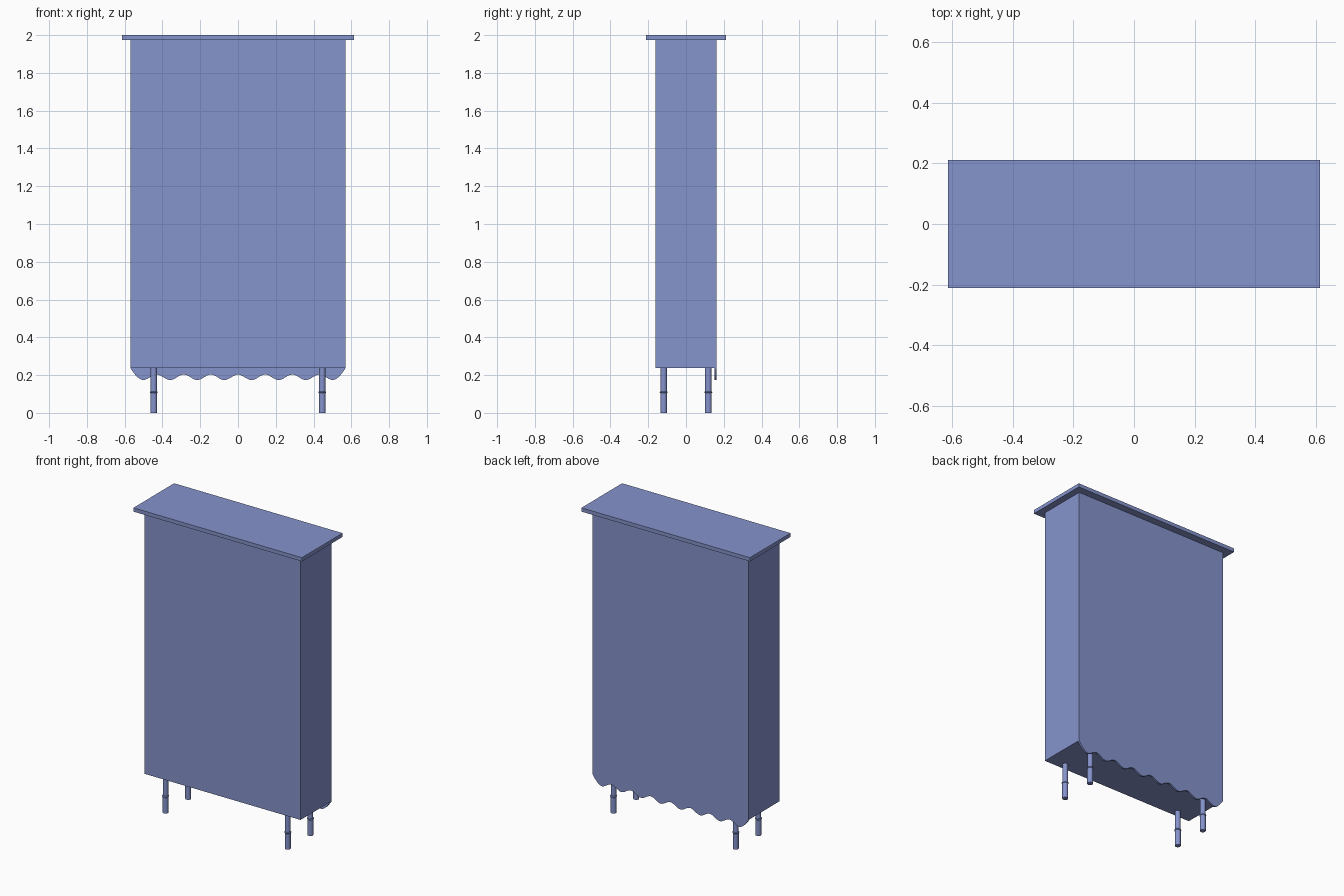
import bpy
import bmesh
from math import cos, pi, radians

default = bpy.data.objects.get("Cube")
if default:
    bpy.data.objects.remove(default, do_unlink=True)

BODY_X, BODY_Y = 0.57, 0.162
BASE_Z, TOP_Z = 0.238, 1.975

blue = bpy.data.materials.new("periwinkle blue")
colour = (0.235, 0.292, 0.603, 1)
blue.use_nodes = True
blue.diffuse_color = colour
blue.node_tree.nodes["Principled BSDF"].inputs["Base Color"].default_value = colour


def add_object(name, bm, smooth=False):
    bmesh.ops.recalc_face_normals(bm, faces=bm.faces)
    mesh = bpy.data.meshes.new(name)
    bm.to_mesh(mesh)
    bm.free()
    mesh.materials.append(blue)
    obj = bpy.data.objects.new(name, mesh)
    bpy.context.collection.objects.link(obj)
    if smooth:
        bpy.ops.object.select_all(action='DESELECT')
        obj.select_set(True)
        bpy.context.view_layer.objects.active = obj
        bpy.ops.object.shade_smooth_by_angle(angle=radians(35))
    return obj


def box(name, half_x, half_y, z0, z1):
    bm = bmesh.new()
    bmesh.ops.create_cube(bm, size=1)
    for v in bm.verts:
        v.co.x *= 2 * half_x
        v.co.y *= 2 * half_y
        v.co.z = z1 if v.co.z > 0 else z0
    return add_object(name, bm)


# Cabinet body and overhanging top board
box("cabinet_body", BODY_X, BODY_Y, BASE_Z, TOP_Z)
box("top_board", 0.615, 0.212, TOP_Z, 2.0)


# Wavy apron hanging flush with the back
def apron_edge(x, wave=0.1437, low=0.174, high=0.203):
    last_low = 3.5 * wave
    if abs(x) > last_low:
        t = (abs(x) - last_low) / (BODY_X - last_low)
        return low + (BASE_Z - low) * t ** 1.7
    return (low + high) / 2 + (high - low) / 2 * cos(2 * pi * x / wave)


bm = bmesh.new()
steps = 128
xs = [BODY_X * (2 * i / steps - 1) for i in range(steps + 1)]
columns = []
for x in xs:
    z = min(apron_edge(x), BASE_Z - 0.0005)
    columns.append([bm.verts.new((x, BODY_Y, h)) for h in (z, BASE_Z)])
for a, b in zip(columns, columns[1:]):
    bm.faces.new((a[0], b[0], b[1], a[1]))
solid = bmesh.ops.extrude_face_region(bm, geom=bm.faces[:])
bmesh.ops.translate(bm, vec=(0, -0.012, 0),
                    verts=[g for g in solid["geom"] if isinstance(g, bmesh.types.BMVert)])
add_object("wavy_apron", bm, smooth=True)

# Turned legs with a thin raised ring, one at each corner
LEG_PROFILE = [(0, 0), (0.018, 0), (0.018, 0.104), (0.021, 0.107), (0.021, 0.111),
               (0.017, 0.114), (0.017, BASE_Z), (0, BASE_Z)]
for side, sx in (("left", 1), ("right", -1)):
    for end, sy in (("front", -1), ("back", 1)):
        bm = bmesh.new()
        points = [bm.verts.new((r, 0, z)) for r, z in LEG_PROFILE]
        edges = [bm.edges.new(pair) for pair in zip(points, points[1:])]
        bmesh.ops.spin(bm, geom=points + edges, cent=(0, 0, 0), axis=(0, 0, 1),
                       angle=2 * pi, steps=24)
        bmesh.ops.remove_doubles(bm, verts=bm.verts, dist=0.0001)
        leg = add_object(f"{end}_{side}_leg", bm, smooth=True)
        leg.location = (sx * 0.446, sy * 0.118, 0)
